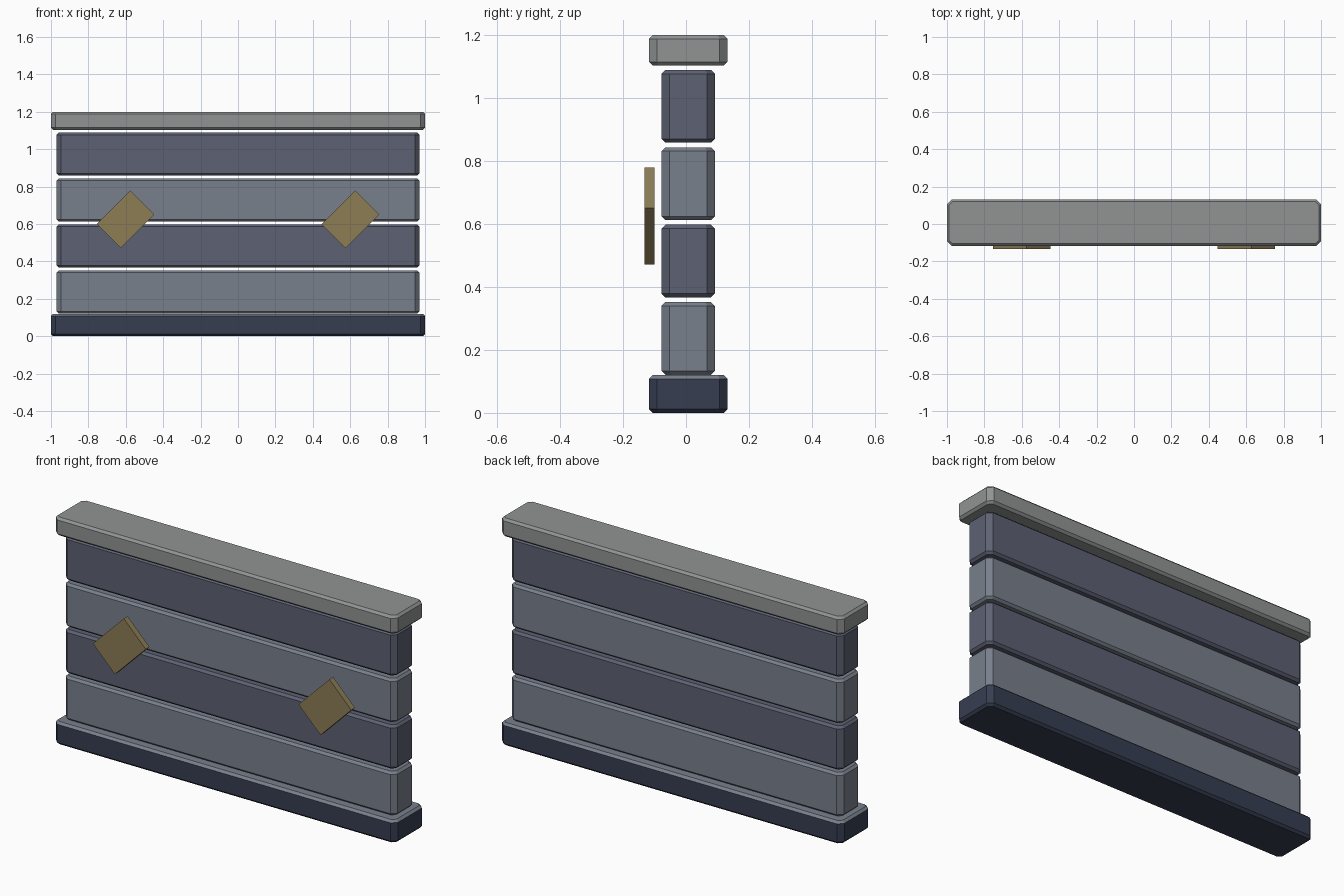
import bpy, bmesh
from math import radians

if "Cube" in bpy.data.objects:
    bpy.data.objects.remove(bpy.data.objects["Cube"])


def material(name, rgb):
    m = bpy.data.materials.new(name)
    m.diffuse_color = (*rgb, 1)
    m.use_nodes = True
    m.node_tree.nodes["Principled BSDF"].inputs["Base Color"].default_value = m.diffuse_color
    return m


LIGHT = material("light_slate", (0.19, 0.216, 0.262))
DARK = material("dark_slate", (0.109, 0.12, 0.17))
NAVY = material("navy", (0.038, 0.048, 0.084))
STONE = material("pale_stone", (0.283, 0.296, 0.296))
BRASS = material("brass", (0.262, 0.205, 0.091))


def block(name, center, size, mats, corner=0.025, rim=0.012, tilt=0):
    """Box with chamfered uprights (corner) and chamfered top/bottom rims (rim)."""
    bm = bmesh.new()
    bmesh.ops.create_cube(bm, size=1)
    bmesh.ops.scale(bm, vec=size, verts=bm.verts)
    if corner:
        up = [e for e in bm.edges
              if abs(e.verts[0].co.z - e.verts[1].co.z) > 1e-4]
        bmesh.ops.bevel(bm, geom=up, offset=corner, segments=1, affect='EDGES')
        flat = [e for e in bm.edges
                if abs(e.verts[0].co.z - e.verts[1].co.z) < 1e-4]
        bmesh.ops.bevel(bm, geom=flat, offset=rim, segments=1, affect='EDGES')
    # A second material, if given, covers the upward faces
    if len(mats) > 1:
        bm.normal_update()
        for f in bm.faces:
            f.material_index = int(f.normal.z > 0.3)
    me = bpy.data.meshes.new(name)
    bm.to_mesh(me)
    bm.free()
    for m in mats:
        me.materials.append(m)
    ob = bpy.data.objects.new(name, me)
    ob.location = center
    ob.rotation_euler.y = tilt
    bpy.context.collection.objects.link(ob)
    return ob


Y = 0.007  # wall centre; the plates in front shift it back slightly

# Base and cap
block("base", (0, Y, 0.06), (2, 0.249, 0.12), [NAVY, LIGHT])
block("cap", (0, Y, 1.1515), (2, 0.249, 0.097), [STONE])

# Four stacked planks in alternating colours
for i in range(4):
    block(f"plank_{i + 1}", (0, Y, 0.2365 + i * 0.2457),
          (1.94, 0.169, 0.231), [DARK if i % 2 else LIGHT])

# Two tilted plates on the front
for side, x in (("left", -0.601), ("right", 0.601)):
    block(f"plate_{side}", (x, -0.1165, 0.625), (0.255, 0.032, 0.181),
          [BRASS], corner=0, tilt=radians(-45))
